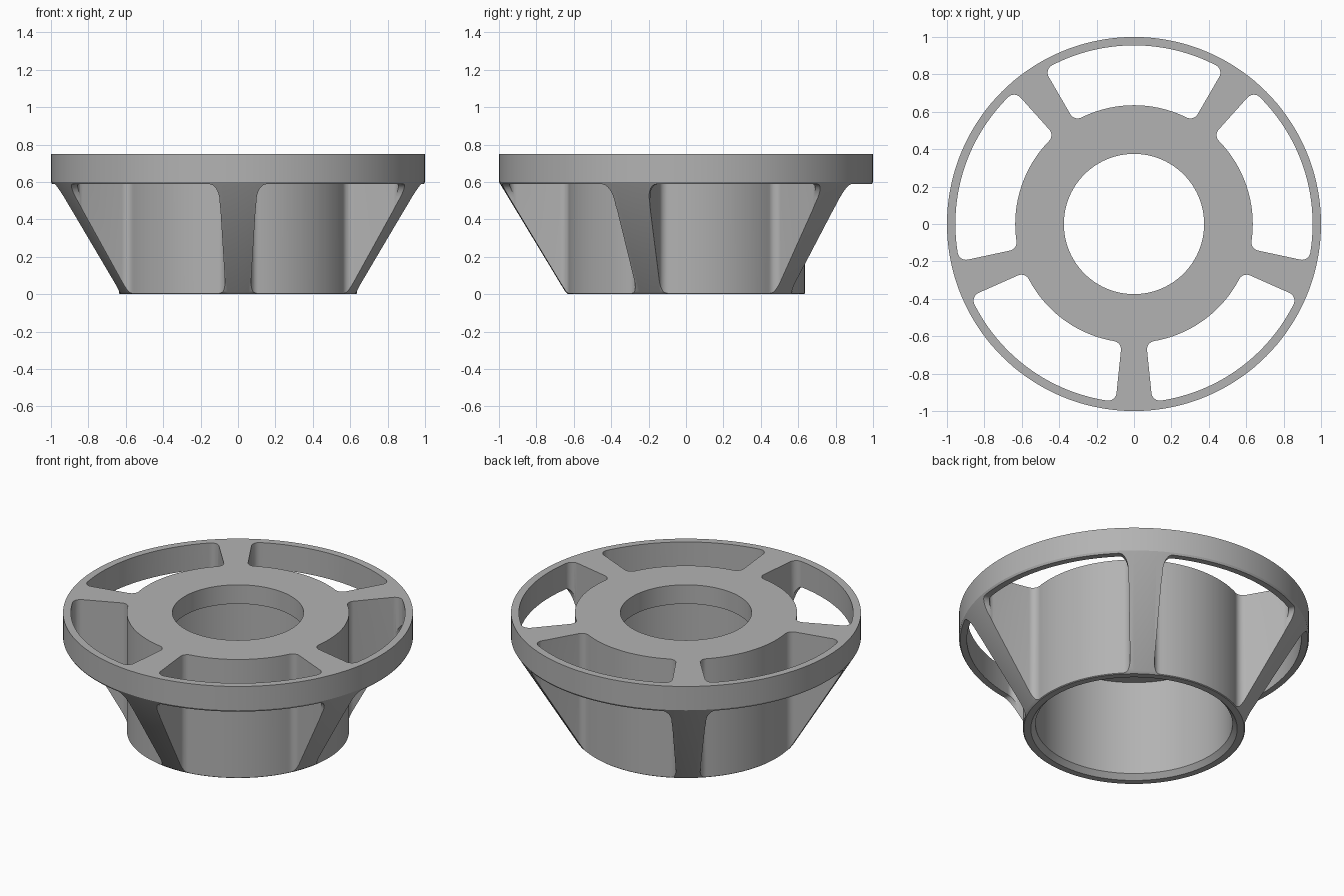
import bpy, bmesh
from math import sin, cos, asin, pi, radians

if "Cube" in bpy.data.objects:
    bpy.data.objects.remove(bpy.data.objects["Cube"])

HUB_R, RIM_IN, FILLET = 0.635, 0.955, 0.045
RIM_Z, TOP_Z = 0.588, 0.75
RIB_HALF = radians(5.9)
RIB_ANGLES = [radians(-90 + 72 * i) for i in range(5)]


def finish(bm, name):
    bmesh.ops.recalc_face_normals(bm, faces=bm.faces)
    mesh = bpy.data.meshes.new(name)
    bm.to_mesh(mesh)
    bm.free()
    obj = bpy.data.objects.new(name, mesh)
    bpy.context.collection.objects.link(obj)
    return obj


def lathe(profile, name, n=144):
    """Closed (r, z) profile turned around z."""
    bm = bmesh.new()
    rings = [[bm.verts.new((r * cos(2 * pi * k / n), r * sin(2 * pi * k / n), z))
              for r, z in profile] for k in range(n)]
    m = len(profile)
    for k in range(n):
        a, b = rings[k], rings[(k + 1) % n]
        for j in range(m):
            bm.faces.new((a[j], b[j], b[(j + 1) % m], a[(j + 1) % m]))
    return finish(bm, name)


def window_outline(a1, a2, steps=8, arc=32):
    """Sector between hub and rim with four rounded corners."""
    ri, ro, f = HUB_R + FILLET, RIM_IN - FILLET, FILLET
    ti, to = asin(f / ri), asin(f / ro)
    pts = []

    def corner(r, ang, d0, d1):
        for i in range(steps + 1):
            d = d0 + (d1 - d0) * i / steps
            pts.append((r * cos(ang) + f * cos(d), r * sin(ang) + f * sin(d)))

    def sweep(r, s, e):
        for i in range(1, arc):
            t = s + (e - s) * i / arc
            pts.append((r * cos(t), r * sin(t)))

    corner(ro, a1 + to, a1 - pi / 2, a1 + to)
    sweep(RIM_IN, a1 + to, a2 - to)
    corner(ro, a2 - to, a2 - to, a2 + pi / 2)
    corner(ri, a2 - ti, a2 + pi / 2, a2 - ti + pi)
    sweep(HUB_R, a2 - ti, a1 + ti)
    corner(ri, a1 + ti, a1 + ti + pi, a1 + 1.5 * pi)
    return pts


def add_window(bm, a1, a2):
    pts = window_outline(a1, a2)
    low = [bm.verts.new((x, y, -0.2)) for x, y in pts]
    high = [bm.verts.new((x, y, 1.0)) for x, y in pts]
    bm.faces.new(low)
    bm.faces.new(high)
    for i in range(len(pts)):
        j = (i + 1) % len(pts)
        bm.faces.new((low[i], low[j], high[j], high[i]))


def add_underside(bm, a1, a2):
    """Block that clears the space below the rim, rounded beside the ribs."""
    a1, a2, w, h = a1 + 0.002, a2 - 0.002, 0.05, 0.08
    flare = [(w * (1 - cos(t)), h * (1 - sin(t)))
             for t in (i * pi / 16 for i in range(9))]
    cols = [(a1 + a, RIM_Z - d) for a, d in flare]
    cols += [(a1 + w + (a2 - a1 - 2 * w) * i / 30, RIM_Z) for i in range(1, 30)]
    cols += [(a2 - a, RIM_Z - d) for a, d in reversed(flare)]
    rows = [[bm.verts.new((r * cos(a), r * sin(a), z))
             for r, z in ((0.75, -0.3), (1.2, -0.3), (1.2, zt), (0.75, zt))]
            for a, zt in cols]
    for p, q in zip(rows, rows[1:]):
        for j in range(4):
            bm.faces.new((p[j], q[j], q[(j + 1) % 4], p[(j + 1) % 4]))
    bm.faces.new(rows[0])
    bm.faces.new(rows[-1])


# Flared body: top plate with bore, rim, cone, hollow hub
body = lathe([(0.375, TOP_Z), (1.0, TOP_Z), (1.0, 0.6), (0.993, RIM_Z),
              (0.645, 0.012), (0.63, 0), (0.59, 0), (0.563, 0.03),
              (0.563, 0.63), (0.375, 0.63)], "flared_hub_with_ribs")

# Cut five windows, leaving five ribs
for name, add in (("window_cutter", add_window), ("underside_cutter", add_underside)):
    bm = bmesh.new()
    for a in RIB_ANGLES:
        add(bm, a + RIB_HALF, a + radians(72) - RIB_HALF)
    cutter = finish(bm, name)
    cutter.hide_render = True
    mod = body.modifiers.new(name, 'BOOLEAN')
    mod.operation, mod.solver, mod.object = 'DIFFERENCE', 'EXACT', cutter
    bpy.context.view_layer.objects.active = body
    bpy.ops.object.modifier_apply(modifier=name)
    bpy.data.objects.remove(cutter)

# Grey finish and smooth shading with crisp edges
grey = bpy.data.materials.new("plain_grey")
grey.diffuse_color = (0.45, 0.45, 0.45, 1)
grey.use_nodes = True
grey.node_tree.nodes["Principled BSDF"].inputs["Base Color"].default_value = grey.diffuse_color
body.data.materials.clear()
body.data.materials.append(grey)
body.select_set(True)
bpy.context.view_layer.objects.active = body
bpy.ops.object.shade_smooth_by_angle(angle=radians(30))
